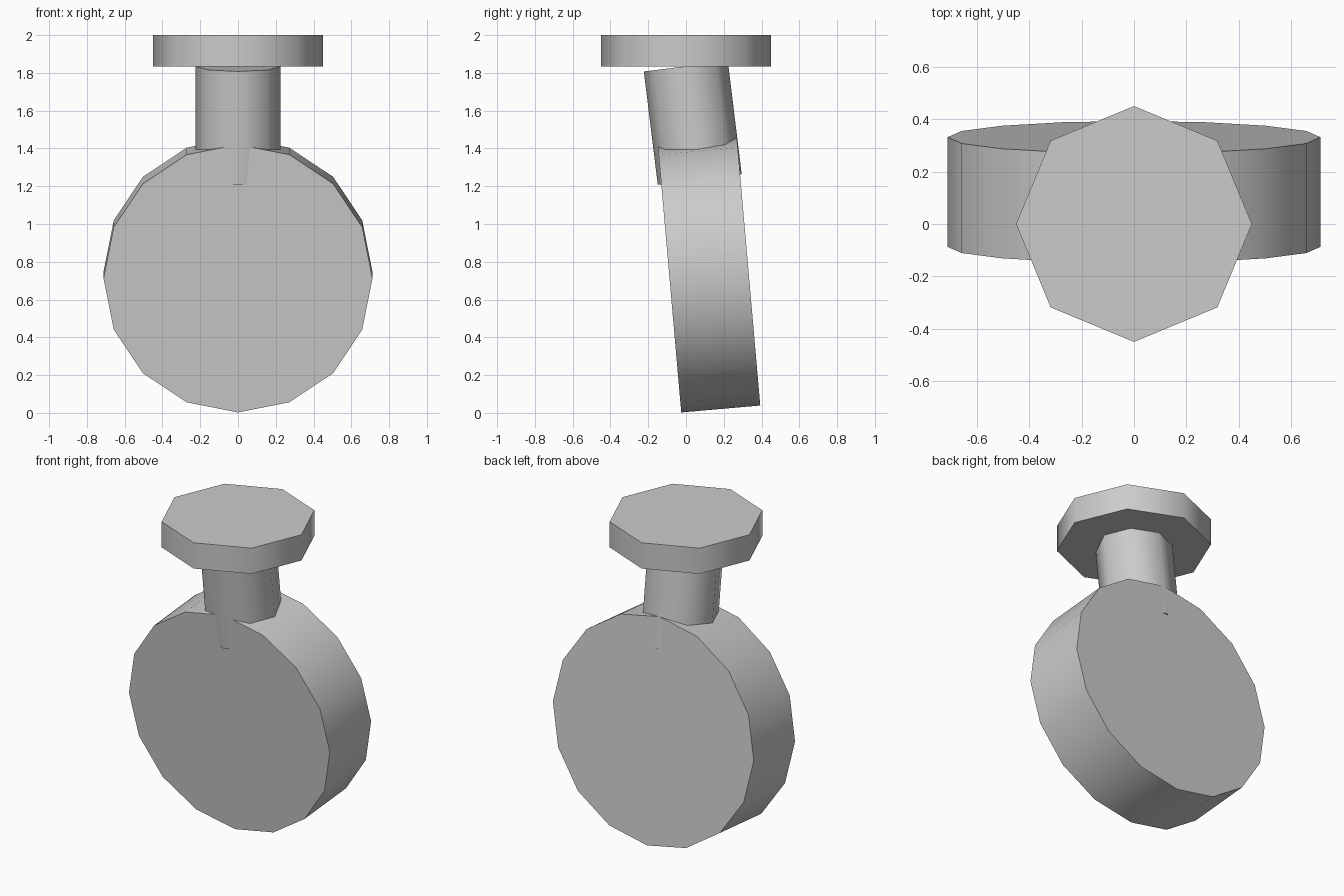
import bpy
from math import radians

cube = bpy.data.objects.get("Cube")
if cube:
    bpy.data.objects.remove(cube, do_unlink=True)

# Single plain grey
grey = bpy.data.materials.new("plain grey")
grey.use_nodes = True
colour = (0.6, 0.6, 0.6, 1)
grey.diffuse_color = colour
grey.node_tree.nodes["Principled BSDF"].inputs["Base Color"].default_value = colour


def drum(name, sides, radius, depth, y, z, tilt):
    """Smooth-sided, flat-capped cylinder leaning about the x axis."""
    bpy.ops.mesh.primitive_cylinder_add(
        vertices=sides, radius=radius, depth=depth,
        location=(0, y, z), rotation=(radians(tilt), 0, 0))
    obj = bpy.context.object
    obj.name = name
    obj.data.materials.append(grey)
    bpy.ops.object.shade_smooth_by_angle(angle=radians(50))
    return obj


# Round body, leaning back slightly
drum("round_body", 16, 0.712, 0.42, 0.122, 0.73, -85)

# Neck, leaning forward and sunk into the body
drum("neck", 8, 0.224, 0.604, 0.036, 1.535, 7)

# Flat cap on top
drum("cap", 8, 0.45, 0.165, 0, 1.9175, 0)
